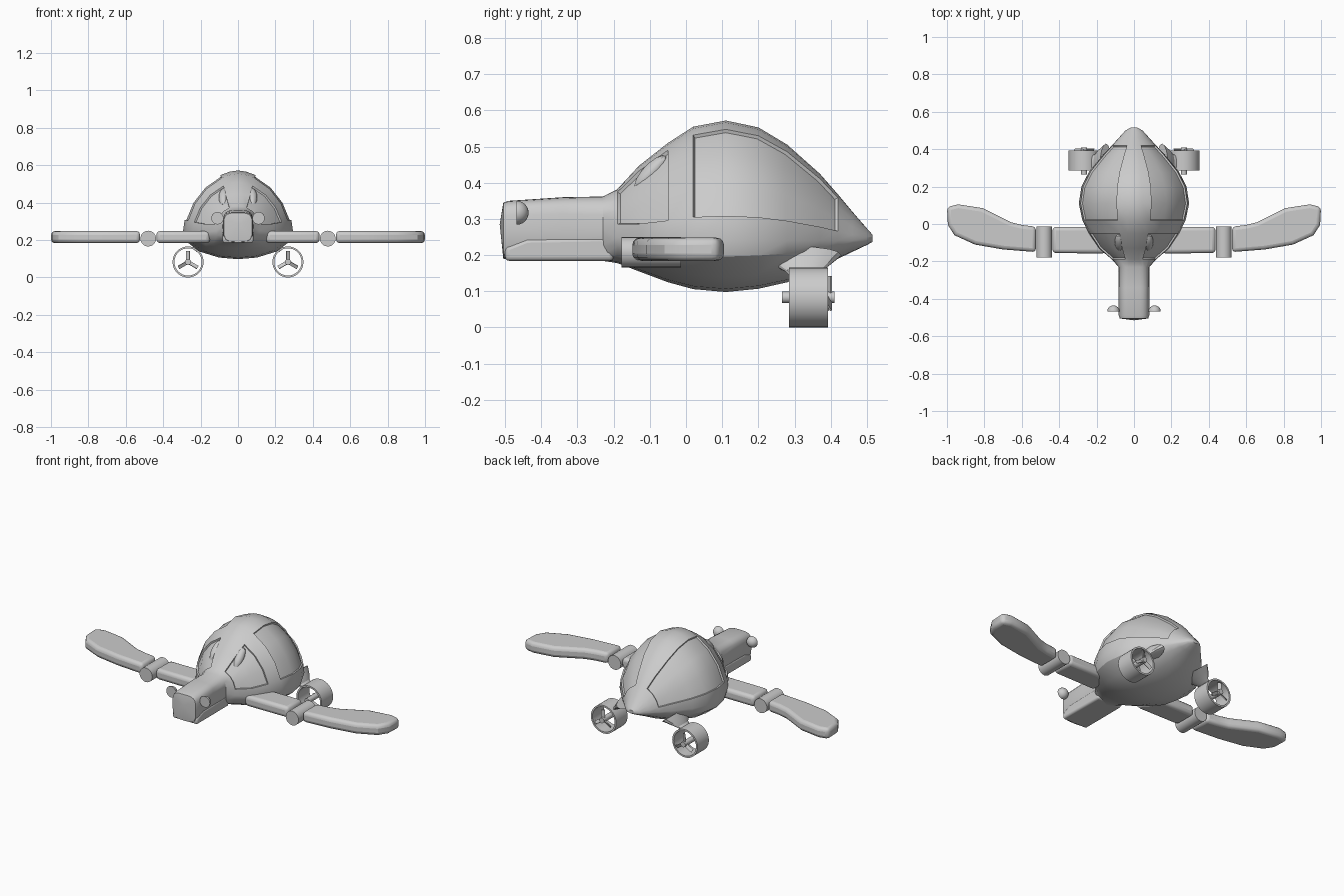
import bpy, bmesh
from math import sin, cos, pi, radians
from mathutils import Matrix, Vector

if "Cube" in bpy.data.objects:
    bpy.data.objects.remove(bpy.data.objects["Cube"])


def finish(name, bm, mirror=False, bevel=0, angle=30):
    bmesh.ops.recalc_face_normals(bm, faces=bm.faces[:])
    me = bpy.data.meshes.new(name)
    bm.to_mesh(me)
    bm.free()
    ob = bpy.data.objects.new(name, me)
    bpy.context.collection.objects.link(ob)
    bpy.ops.object.select_all(action='DESELECT')
    ob.select_set(True)
    bpy.context.view_layer.objects.active = ob
    bpy.ops.object.shade_smooth_by_angle(angle=radians(angle))
    if bevel:
        b = ob.modifiers.new("Bevel", 'BEVEL')
        b.width, b.segments = bevel, 3
        b.limit_method, b.angle_limit = 'ANGLE', radians(50)
    if mirror:
        ob.modifiers.new("Mirror", 'MIRROR')
    return ob


def loft(rings):
    bm = bmesh.new()
    vs = [[bm.verts.new(p) for p in r] for r in rings]
    n = len(vs[0])
    for a, b in zip(vs, vs[1:]):
        for i in range(n):
            bm.faces.new((a[i], a[(i + 1) % n], b[(i + 1) % n], b[i]))
    caps = [bm.faces.new(vs[0]), bm.faces.new(vs[-1])]
    bmesh.ops.recalc_face_normals(bm, faces=bm.faces[:])
    return bm, caps


def cylinder(bm, r, x, z, y0, y1, n=24):
    m = Matrix.Translation((x, (y0 + y1) / 2, z)) @ Matrix.Rotation(pi / 2, 4, 'X')
    bmesh.ops.create_cone(bm, cap_ends=True, segments=n, radius1=r, radius2=r,
                          depth=y1 - y0, matrix=m)


# shell and neck: y, half width, widest z, top z, bottom z, squareness
sections = [
    (-.505, .076, .27, .345, .190, 4), (-.49, .080, .27, .350, .188, 4),
    (-.34, .080, .27, .360, .185, 4), (-.23, .082, .27, .362, .184, 3.5),
    (-.19, .118, .25, .382, .178, 2.2), (-.13, .188, .24, .447, .155, 1.9),
    (-.05, .242, .24, .510, .125, 1.8), (.02, .276, .24, .555, .106, 1.8),
    (.11, .295, .24, .572, .098, 1.8), (.20, .281, .24, .553, .107, 1.8),
    (.28, .240, .24, .505, .125, 1.8), (.37, .165, .24, .425, .163, 1.8),
    (.42, .118, .24, .368, .190, 1.8), (.46, .082, .24, .320, .209, 1.8),
    (.50, .046, .242, .274, .228, 2), (.515, .018, .245, .257, .236, 2)]
quarter = [0, 14, 32, 50, 69, 80, 90]
lower = [-18, -45, -70, -90]
degs = quarter + [180 - a for a in quarter[-2::-1]] + \
    [180 - a for a in lower] + lower[-2::-1]


def section(y, w, zm, zt, zb, n):
    pts = []
    for d in degs:
        c, s = cos(radians(d)), sin(radians(d))
        e = 2 / n if s >= 0 else 2 / max(n, 2)
        x = w * abs(c) ** (2 / n if s > 0 else e) * (1 if c >= 0 else -1)
        h = (zt - zm) if s >= 0 else (zb - zm)
        pts.append((x, y, zm + h * abs(s) ** e))
    return pts


bm, caps = loft([section(*s) for s in sections])
nose = bmesh.ops.poke(bm, faces=[caps[0]])['verts'][0]
nose.co = (0, -.515, .285)
# recessed side windows and windscreens
count = len(degs)
bm.faces.ensure_lookup_table()
picks = []
for first, last in ((4, 6), (7, 12)):
    for seg in (range(1, 4), range(8, 11)):
        ylo, yhi = sections[first][0], sections[last][0]
        angs = [degs[i] for i in seg]
        side = 1 if angs[0] < 90 else -1
        group = []
        lo = section(*sections[first])
        want = []
        for k in range(first, last):
            a, b = section(*sections[k]), section(*sections[k + 1])
            for i in seg:
                want.append(sum((Vector(p) for p in (a[i], a[i + 1], b[i], b[i + 1])), Vector()) / 4)
        for f in bm.faces:
            c = sum((v.co for v in f.verts), Vector()) / len(f.verts)
            if any((c - w).length < 1e-4 for w in want):
                group.append(f)
        picks.append(group)
for group in picks:
    bmesh.ops.inset_region(bm, faces=group, thickness=.003, depth=-.009, use_even_offset=True)
finish("shell_body", bm)

# lower jaw under the neck
jaw = [(-.5, .184), (-.5, .222), (-.44, .246), (-.2, .25), (-.2, .184)]
bm, _ = loft([[(x, y, z) for y, z in jaw] for x in (-.082, .082)])
finish("lower_jaw", bm, bevel=.012)

# half-dome eyes
bm = bmesh.new()
bmesh.ops.create_uvsphere(bm, u_segments=24, v_segments=12, radius=.033,
                          matrix=Matrix.Translation((.11, -.468, .317)))
cut = bmesh.ops.bisect_plane(bm, geom=bm.verts[:] + bm.edges[:] + bm.faces[:],
                             plane_co=(0, -.4685, 0), plane_no=(0, -1, 0), clear_outer=True)
bmesh.ops.holes_fill(bm, edges=[e for e in bm.edges if e.is_boundary])
finish("eyes", bm, mirror=True)

# leaf-shaped bumps on the windscreen
bm = bmesh.new()
m = Matrix.Translation((.078, -.098, .428)) @ Matrix.Rotation(radians(47), 4, 'X') @ \
    Matrix.Rotation(radians(18), 4, 'Y') @ Matrix.Diagonal((.025, .062, .022, 1))
bmesh.ops.create_uvsphere(bm, u_segments=16, v_segments=8, radius=1, matrix=m)
finish("windscreen_bumps", bm, mirror=True)

# flipper wings: inner panel, hinge, outer paddle
inner = [(.15, -.158), (.436, -.155), (.436, -.015), (.15, -.015)]
outer = [(.524, -.15), (.70, -.136), (.85, -.11), (.96, -.06), (.995, -.005), (1.0, .09),
         (.94, .105), (.81, .085), (.66, .01), (.60, -.005), (.524, -.015)]
for name, shape in (("inner_wings", inner), ("outer_wings", outer)):
    bm, _ = loft([[(x, y, z) for x, y in shape] for z in (.184, .248)])
    finish(name, bm, mirror=True, bevel=.02)
bm = bmesh.new()
cylinder(bm, .042, .48, .208, -.178, -.014)
finish("wing_hinges", bm, mirror=True)

# rear fan ducts: thin rings
FX, FZ = .267, .083
bm = bmesh.new()
loop = [(.083, .285), (.083, .392), (.073, .392), (.073, .285)]
rings = [[bm.verts.new((FX + r * cos(2 * pi * k / 32), y, FZ + r * sin(2 * pi * k / 32)))
          for r, y in loop] for k in range(32)]
for k in range(32):
    a, b = rings[k], rings[(k + 1) % 32]
    for i in range(4):
        bm.faces.new((a[i], a[(i + 1) % 4], b[(i + 1) % 4], b[i]))
finish("fan_ducts", bm, mirror=True)

# fan hubs and three twisted blades
bm = bmesh.new()
cylinder(bm, .016, FX, FZ, .265, .41, 16)
for k in range(3):
    m = Matrix.Translation((FX, .396, FZ)) @ Matrix.Rotation(k * 2 * pi / 3, 4, 'Y') @ \
        Matrix.Translation((0, 0, .034)) @ Matrix.Rotation(radians(30), 4, 'Z') @ \
        Matrix.Diagonal((.02, .005, .05, 1))
    bmesh.ops.create_cube(bm, size=1, matrix=m)
finish("fan_rotors", bm, mirror=True)


# flared struts from shell to ducts: x, z, front y, rear y, thickness
def foot(x, z, y0, y1, t):
    return [(x + t * .8 * cos(a) * -1, (y0 + y1) / 2 + (y1 - y0) / 2 * sin(a), z + t * .6 * -cos(a))
            for a in (2 * pi * k / 16 for k in range(16))]


bm, _ = loft([foot(.15, .20, .19, .43, .04), foot(.185, .175, .24, .40, .024),
              foot(.205, .155, .275, .375, .014), foot(.228, .143, .288, .365, .012)])
finish("duct_struts", bm, mirror=True)
